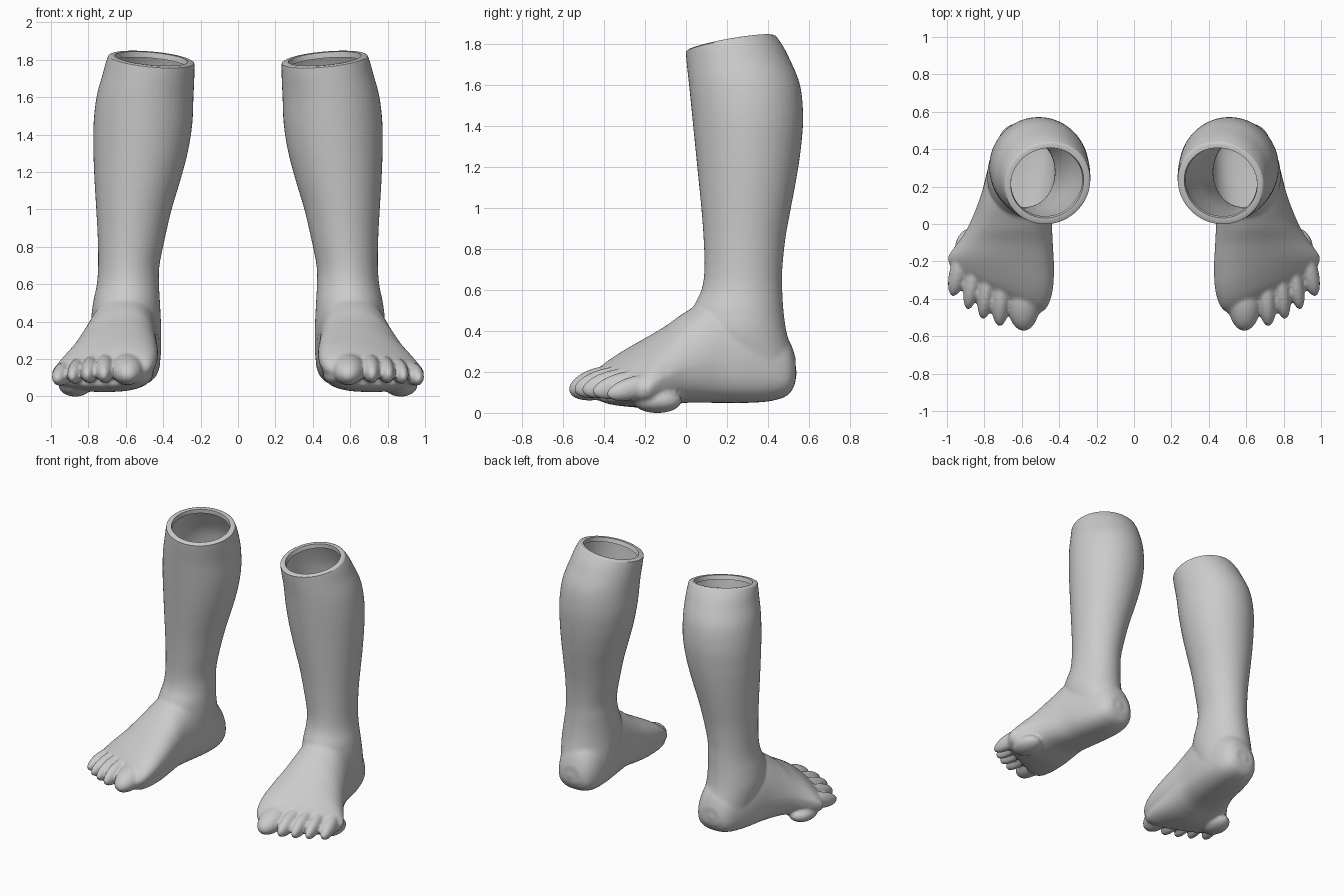
import bpy, bmesh, math
from mathutils import Vector, Matrix

if "Cube" in bpy.data.objects:
    bpy.data.objects.remove(bpy.data.objects["Cube"])

skin = bpy.data.materials.new("plain grey")
skin.diffuse_color = (0.6, 0.6, 0.6, 1)
skin.use_nodes = True
skin.node_tree.nodes["Principled BSDF"].inputs["Base Color"].default_value = skin.diffuse_color


def smooth_rows(rows, steps=5):
    """Catmull-Rom interpolation through rows of section values."""
    out = []
    for i in range(len(rows) - 1):
        a, b = rows[max(i - 1, 0)], rows[i]
        c, d = rows[i + 1], rows[min(i + 2, len(rows) - 1)]
        for s in range(steps):
            t = s / steps
            out.append([0.5 * (2 * q + (r - p) * t + (2 * p - 5 * q + 4 * r - u) * t * t
                               + (3 * q - p - 3 * r + u) * t ** 3)
                        for p, q, r, u in zip(a, b, c, d)])
    return out + [list(rows[-1])]


def loft(bm, rings):
    """Closed skin over a list of equal point rings."""
    vs = [[bm.verts.new(p) for p in ring] for ring in rings]
    n = len(vs[0])
    faces = [bm.faces.new(vs[0]), bm.faces.new(vs[-1])]
    for a, b in zip(vs, vs[1:]):
        for i in range(n):
            j = (i + 1) % n
            faces.append(bm.faces.new((a[i], a[j], b[j], b[i])))
    bmesh.ops.recalc_face_normals(bm, faces=faces)


def spow(v, p):
    return math.copysign(abs(v) ** p, v)


ANGLES = [2 * math.pi * i / 48 for i in range(48)]
bm = bmesh.new()

# Shin, calf and ankle: z, x min, x max, y min, y max
leg = [(1.95, .245, .63, -.01, .35), (1.82, .235, .695, -.005, .455),
       (1.72, .233, .725, .002, .51), (1.6, .238, .757, .015, .557),
       (1.45, .245, .773, .03, .572), (1.3, .27, .773, .045, .562),
       (1.15, .31, .767, .06, .54), (1.0, .355, .758, .075, .512),
       (.85, .39, .75, .086, .485), (.7, .42, .748, .09, .47),
       (.6, .422, .755, .075, .47), (.5, .417, .775, .03, .476),
       (.4, .412, .785, .02, .49), (.3, .41, .77, .06, .517),
       (.2, .415, .75, .1, .54), (.13, .44, .73, .14, .525)]
rings = []
for z, x0, x1, y0, y1 in smooth_rows(leg):
    rings.append([((x0 + x1) / 2 + (x1 - x0) / 2 * math.cos(a),
                   (y0 + y1) / 2 + (y1 - y0) / 2 * math.sin(a), z) for a in ANGLES])
loft(bm, rings)

# Foot: y, x min, x max, z bottom, z top, crest shift, slant of the section
foot = [(.535, .50, .65, .15, .27, 0, 0), (.50, .45, .70, .09, .36, 0, 0),
        (.42, .42, .74, .06, .45, 0, 0), (.3, .415, .78, .05, .52, 0, 0),
        (.15, .425, .82, .05, .57, .02, 0), (.0, .445, .88, .05, .495, .06, 0),
        (-.1, .45, .93, .035, .425, .09, .05), (-.2, .45, .975, .025, .365, .11, .15),
        (-.3, .455, .995, .03, .305, .11, .3), (-.38, .475, .98, .04, .25, .09, .4),
        (-.43, .51, .94, .06, .2, .07, .45)]
rings = []
for y, x0, x1, z0, z1, shift, slant in smooth_rows(foot):
    ring = []
    mid = z0 + (z1 - z0) * .38
    for a in ANGLES:
        c, s = math.cos(a), math.sin(a)
        if s > 0:
            x = (x0 + x1) / 2 + (x1 - x0) / 2 * c - shift * s
            z = mid + (z1 - mid) * s
        else:
            x = (x0 + x1) / 2 + (x1 - x0) / 2 * spow(c, .75)
            z = mid + (mid - z0) * spow(s, .75)
        ring.append((x, y + slant * (x - .6), z))
    rings.append(ring)
loft(bm, rings)

# Toes: x, tip y, half width, half height, half length, centre z
toes = [(.59, -.572, .088, .078, .16, .132), (.71, -.548, .05, .068, .16, .135),
        (.79, -.51, .045, .064, .155, .13), (.863, -.46, .043, .06, .15, .122),
        (.938, -.39, .048, .056, .14, .108)]
for i, (x, tip, w, h, l, z) in enumerate(toes):
    m = (Matrix.Translation((x, tip + l * .97, z + .015))
         @ Matrix.Rotation(.06 * i, 4, 'Z') @ Matrix.Rotation(.26, 4, 'X')
         @ Matrix.Diagonal((w, l, h, 1)))
    bmesh.ops.create_uvsphere(bm, u_segments=24, v_segments=16, radius=1, matrix=m)

# Small pad under the outer ball of the foot
bmesh.ops.create_uvsphere(bm, u_segments=20, v_segments=12, radius=1,
                          matrix=Matrix.Translation((.87, -.14, .06))
                          @ Matrix.Diagonal((.09, .12, .06, 1)))

mesh = bpy.data.meshes.new("leg_parts")
bm.to_mesh(mesh)
bm.free()
source = bpy.data.objects.new("leg_parts", mesh)
bpy.context.collection.objects.link(source)

# Fuse all parts into one skin
fuse = source.modifiers.new("fuse", 'REMESH')
fuse.mode = 'VOXEL'
fuse.voxel_size = .011
relax = source.modifiers.new("relax", 'SMOOTH')
relax.factor = .5
relax.iterations = 3
deps = bpy.context.evaluated_depsgraph_get()
fused = bpy.data.meshes.new_from_object(source.evaluated_get(deps))
bpy.data.objects.remove(source)

# Open the top with a tilted cut and turn a lip inward
bm = bmesh.new()
bm.from_mesh(fused)
normal = Vector((-.1, -.18, 1)).normalized()
bmesh.ops.bisect_plane(bm, geom=bm.verts[:] + bm.edges[:] + bm.faces[:], dist=1e-5,
                       plane_co=(.46, .23, 1.803), plane_no=normal, clear_outer=True)
edges = [e for e in bm.edges if e.is_boundary]
for scale, drop in ((.95, -.006), (.85, .0), (.83, .03)):
    ext = bmesh.ops.extrude_edge_only(bm, edges=edges)["geom"]
    verts = [g for g in ext if isinstance(g, bmesh.types.BMVert)]
    edges = [g for g in ext if isinstance(g, bmesh.types.BMEdge)]
    if scale == .95:
        centre = sum((v.co for v in verts), Vector()) / len(verts)
        base = 1.0
    for v in verts:
        v.co = centre + (v.co - centre) * (scale / base) - normal * drop
    base = scale
bmesh.ops.recalc_face_normals(bm, faces=bm.faces[:])
low = min(v.co.z for v in bm.verts)
bmesh.ops.translate(bm, verts=bm.verts[:], vec=(0, 0, -low))

# Mirrored pair
for name, side in (("left_leg", 1), ("right_leg", -1)):
    me = bpy.data.meshes.new(name)
    if side < 0:
        bmesh.ops.scale(bm, vec=(-1, 1, 1), verts=bm.verts[:])
        bmesh.ops.reverse_faces(bm, faces=bm.faces[:])
    bm.to_mesh(me)
    me.materials.clear()
    me.materials.append(skin)
    ob = bpy.data.objects.new(name, me)
    bpy.context.collection.objects.link(ob)
    bpy.context.view_layer.objects.active = ob
    ob.select_set(True)
bpy.ops.object.shade_smooth_by_angle(angle=math.radians(50))
bm.free()
